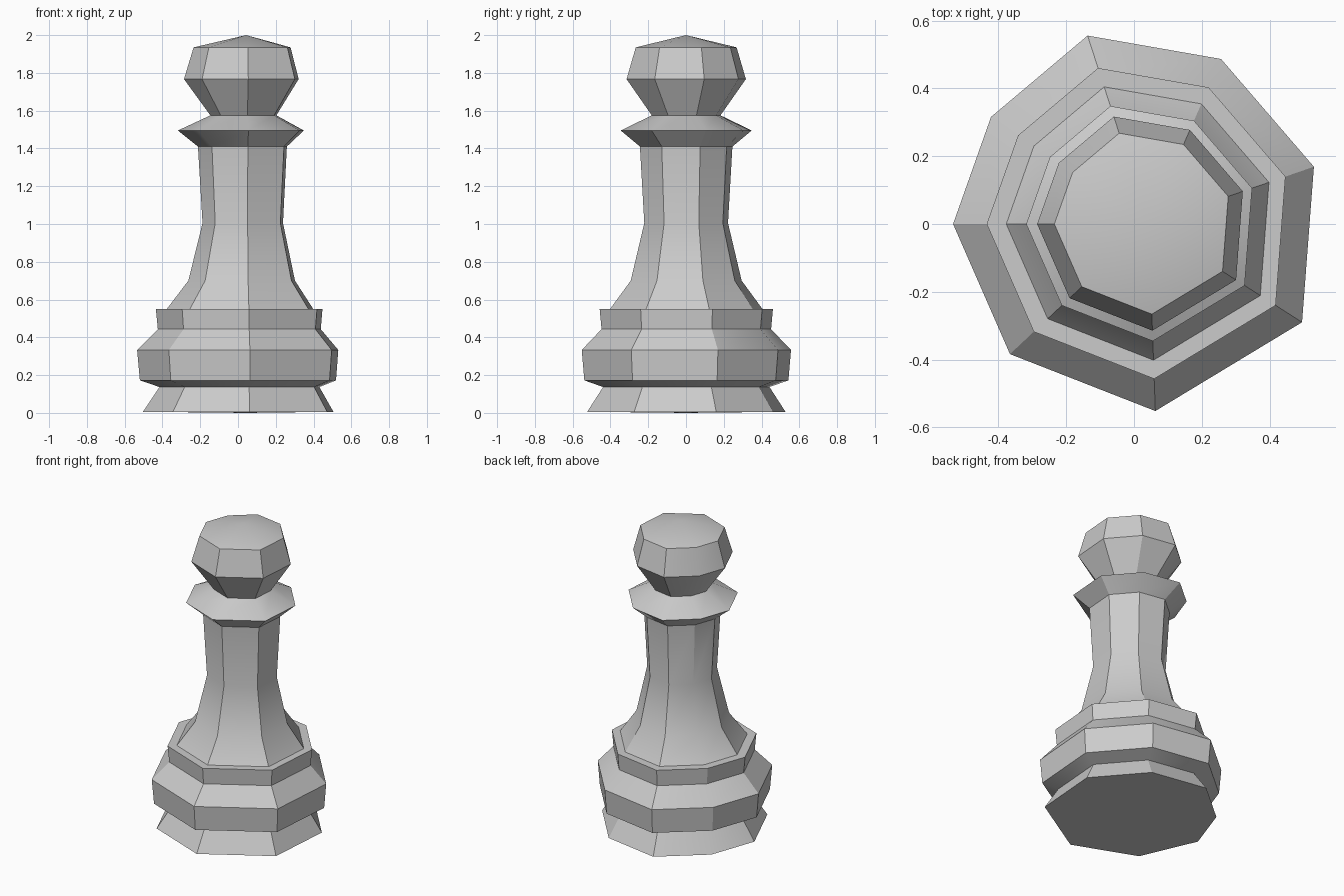
import bpy, bmesh
from math import radians

if "Cube" in bpy.data.objects:
    bpy.data.objects.remove(bpy.data.objects["Cube"])

AXIS_X = 0.043  # apex / scaling axis of the piece

# Slightly uneven octagon at the widest ring (counter-clockwise)
OUTLINE = [(-0.534, 0), (-0.366, -0.384), (0.063, -0.552), (0.496, -0.29),
           (0.531, 0.169), (0.257, 0.487), (-0.137, 0.556), (-0.422, 0.316)]

# (scale of outline, height)
PROFILE = [
    (0.947, 0.006), (0.795, 0.137), (0.975, 0.172), (1.0, 0.333),   # foot
    (0.81, 0.443), (0.828, 0.55), (0.728, 0.55),                    # upper step
    (0.53, 0.70), (0.40, 1.005), (0.442, 1.41),                     # stem
    (0.626, 1.495), (0.328, 1.575),                                 # collar
    (0.57, 1.767), (0.482, 1.935),                                  # head
]

bm = bmesh.new()
rings = [[bm.verts.new((AXIS_X + (x - AXIS_X) * s, y * s, z)) for x, y in OUTLINE]
         for s, z in PROFILE]
bottom = bm.verts.new((AXIS_X, 0, 0))
top = bm.verts.new((AXIS_X, 0, 2))
n = len(OUTLINE)
for i in range(n):
    j = (i + 1) % n
    # side bands
    for a, b in zip(rings, rings[1:]):
        bm.faces.new((a[i], a[j], b[j], b[i]))
    # shallow pointed caps
    bm.faces.new((bottom, rings[0][j], rings[0][i]))
    bm.faces.new((rings[-1][i], rings[-1][j], top))
bmesh.ops.recalc_face_normals(bm, faces=bm.faces)

mesh = bpy.data.meshes.new("pawn")
bm.to_mesh(mesh)
bm.free()
pawn = bpy.data.objects.new("pawn", mesh)
bpy.context.collection.objects.link(pawn)

# Sharp edges between bands, soft shading on shallow ones
bpy.context.view_layer.objects.active = pawn
pawn.select_set(True)
bpy.ops.object.shade_smooth_by_angle(angle=radians(30))
